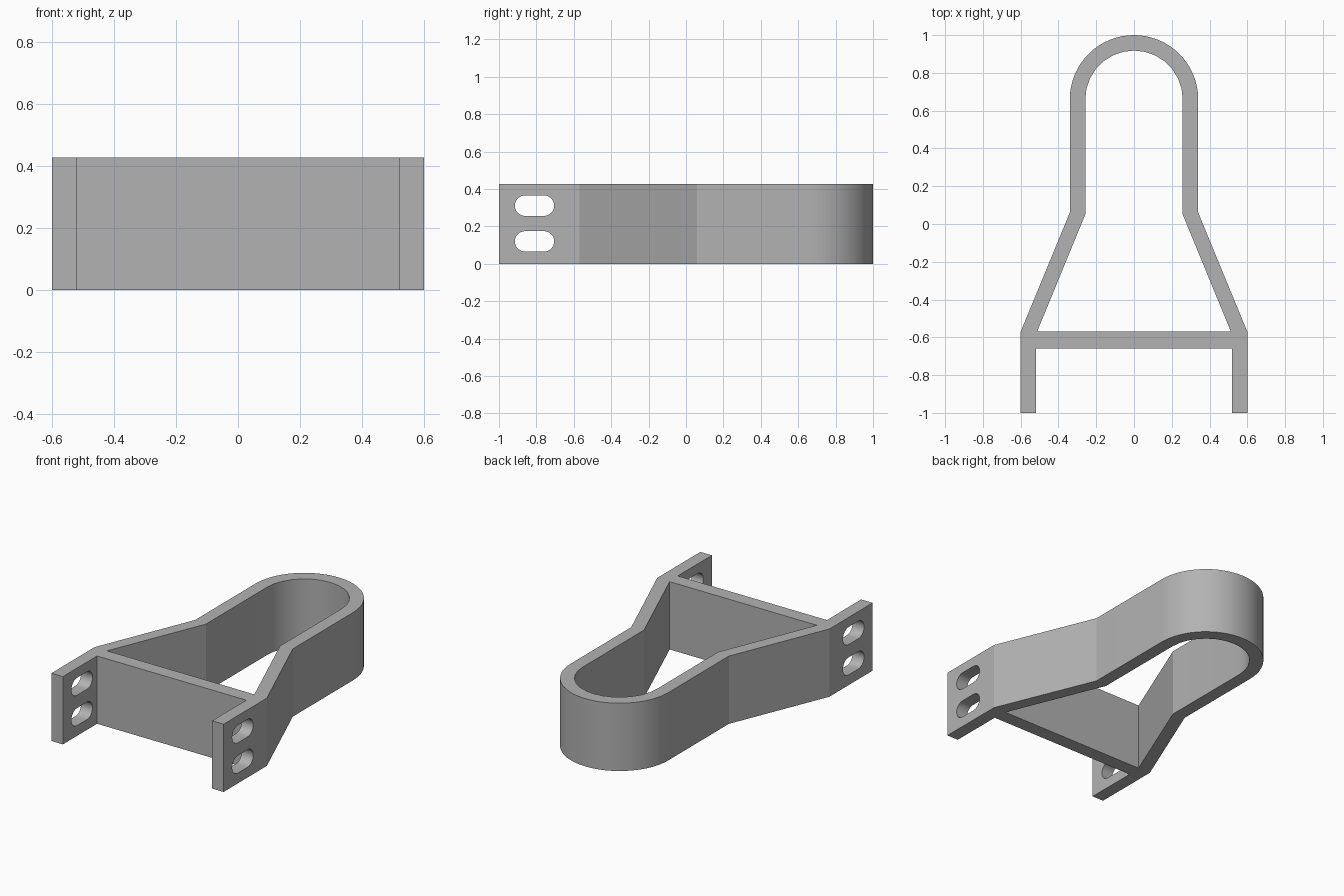
import bpy
import bmesh
from math import pi, sin, cos, radians

cube = bpy.data.objects.get("Cube")
if cube:
    bpy.data.objects.remove(cube, do_unlink=True)

HEIGHT = 0.427
ARC_Y = 0.66      # centre of the rounded end

grey = bpy.data.materials.new("plain_grey")
grey.use_nodes = True
grey.diffuse_color = (0.45, 0.45, 0.45, 1)
grey.node_tree.nodes["Principled BSDF"].inputs["Base Color"].default_value = (0.45, 0.45, 0.45, 1)


def arc(cx, cy, r, start, end, steps):
    return [(cx + r * cos(start + (end - start) * i / steps),
             cy + r * sin(start + (end - start) * i / steps)) for i in range(steps + 1)]


def prism(name, points, place, direction):
    """Extrude a closed 2D outline; place maps (u, v) to a 3D point."""
    bm = bmesh.new()
    face = bm.faces.new([bm.verts.new(place(u, v)) for u, v in points])
    side = bmesh.ops.extrude_face_region(bm, geom=[face])
    verts = [g for g in side["geom"] if isinstance(g, bmesh.types.BMVert)]
    bmesh.ops.translate(bm, verts=verts, vec=direction)
    bmesh.ops.recalc_face_normals(bm, faces=bm.faces)
    mesh = bpy.data.meshes.new(name)
    bm.to_mesh(mesh)
    bm.free()
    obj = bpy.data.objects.new(name, mesh)
    mesh.materials.append(grey)
    bpy.context.collection.objects.link(obj)
    return obj


def mirrored(half):
    return [(-x, y) for x, y in reversed(half)]


# Outer band with the two mounting legs
right = [(0.52, -0.66), (0.52, -1), (0.6, -1), (0.6, -0.57), (0.34, 0.06)]
bracket = prism("bracket_frame",
                right + arc(0, ARC_Y, 0.34, 0, pi, 32) + mirrored(right),
                lambda u, v: (u, v, 0), (0, 0, HEIGHT))

# Opening inside the band, behind the cross plate
inner = [(0.513, -0.57), (0.258, 0.05)]
cutters = [prism("opening_cutter",
                 inner + arc(0, ARC_Y, 0.258, 0, pi, 14) + mirrored(inner),
                 lambda u, v: (u, v, -0.1), (0, 0, HEIGHT + 0.2))]

# Two rounded slots through both legs
for label, z in (("lower", 0.12), ("upper", 0.311)):
    slot = arc(-0.76, z, 0.055, -pi / 2, pi / 2, 12) + arc(-0.86, z, 0.055, pi / 2, 3 * pi / 2, 12)
    cutters.append(prism(label + "_slot_cutter", slot,
                         lambda u, v: (-0.8, u, v), (1.6, 0, 0)))

bpy.context.view_layer.objects.active = bracket
for cutter in cutters:
    mod = bracket.modifiers.new(cutter.name, "BOOLEAN")
    mod.operation = "DIFFERENCE"
    mod.solver = "EXACT"
    mod.object = cutter
    bpy.ops.object.modifier_apply(modifier=mod.name)
for cutter in cutters:
    bpy.data.objects.remove(cutter, do_unlink=True)

# Smooth arcs and outer bends, crisp corners elsewhere
bpy.ops.object.select_all(action="DESELECT")
bracket.select_set(True)
bpy.ops.object.shade_smooth_by_angle(angle=radians(20))
mesh = bracket.data
sharp = mesh.attributes.get("sharp_edge")
for edge in mesh.edges:
    a, b = (mesh.vertices[i].co for i in edge.vertices)
    upright = abs(a.z - b.z) > 0.4
    if sharp and upright and abs(abs(a.x) - 0.34) < 0.01 and abs(a.y - 0.06) < 0.01:
        sharp.data[edge.index].value = False
